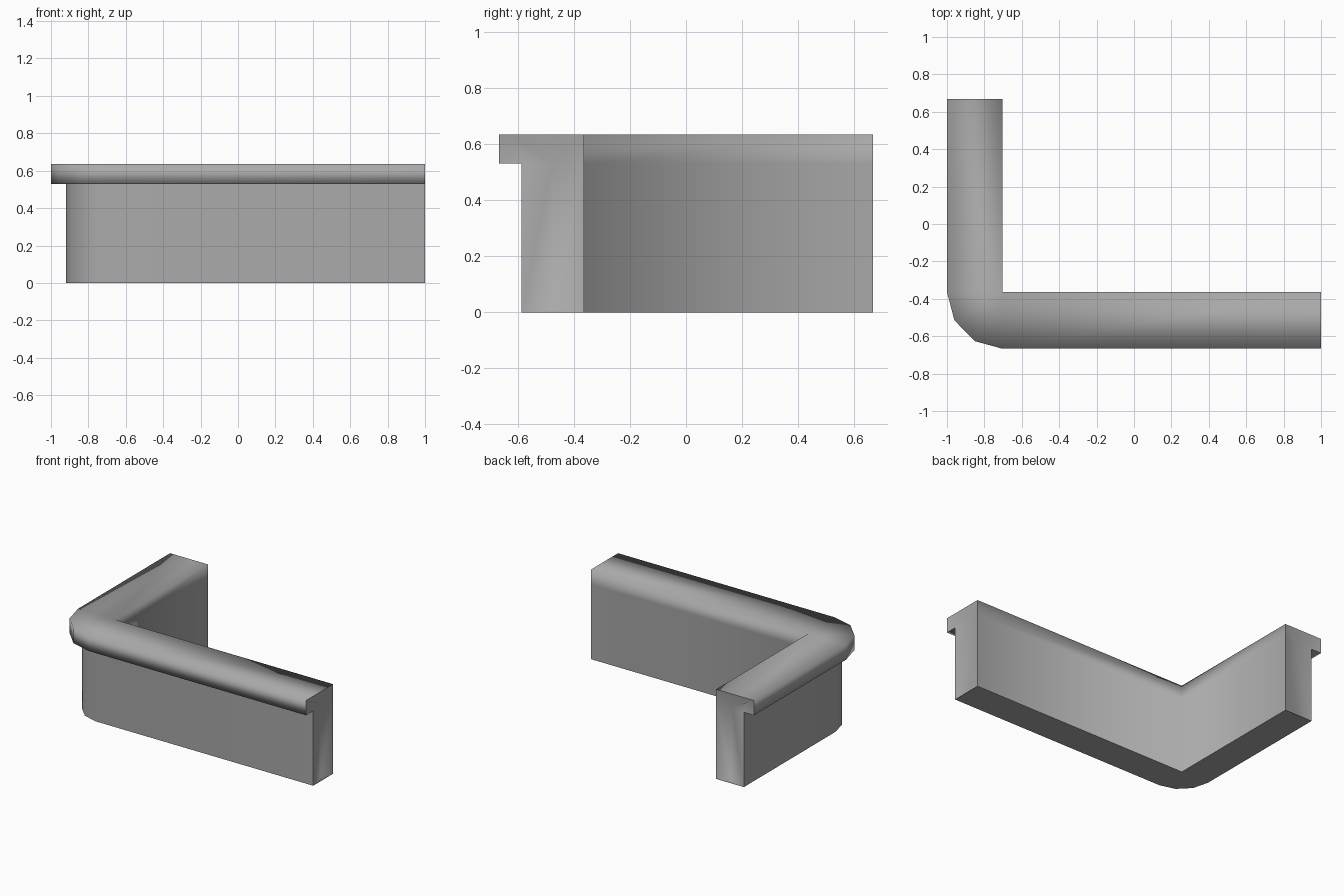
import bpy, bmesh
from math import cos, sin, radians

cube = bpy.data.objects.get("Cube")
if cube:
    bpy.data.objects.remove(cube)

# One neutral grey for the whole counter
grey = bpy.data.materials.new("neutral grey")
grey.use_nodes = True
colour = (0.4, 0.4, 0.4, 1)
grey.diffuse_color = colour
grey.node_tree.nodes["Principled BSDF"].inputs["Base Color"].default_value = colour

CX, CY = -0.703, -0.363      # inner corner of the L
END_X, END_Y = 1.0, 0.667    # arm ends
WALL, LEDGE = 0.22, 0.3      # distances out from the inner face
UNDER, TOP = 0.53, 0.635     # ledge heights

# Cross-section: (distance outwards, height)
profile = [(0, 0), (WALL, 0), (WALL, UNDER), (LEDGE, UNDER),
           (LEDGE, TOP), (0, TOP), (0, UNDER)]
# Stations: base point and outward angle in degrees, swept round the corner
stations = [(CX, END_Y, 0), (CX, CY, 0), (CX, CY, 30),
            (CX, CY, 60), (CX, CY, 90), (END_X, CY, 90)]

bm = bmesh.new()


def place(station, d, z, inset=0):
    x, y, a = station
    a = radians(a)
    return bm.verts.new((x - d * cos(a) * 0.99 - inset * sin(a),
                         y - d * sin(a) * 1.013 - inset * cos(a), z))


rings = [[place(s, d, z) for d, z in profile] for s in stations]
n = len(profile)
for a, b in zip(rings, rings[1:]):
    for i in range(n):
        j = (i + 1) % n
        # the inner face meets at one line in the corner
        if a is not rings[0] and b is not rings[-1] and profile[i][0] == profile[j][0] == 0:
            continue
        bm.faces.new((a[i], a[j], b[j], b[i]))

# End caps with a shallow crease down the middle
for ring, s in ((rings[0], stations[0]), (rings[-1], stations[-1])):
    low = place(s, WALL / 2, 0.01, 0.02)
    mid = place(s, WALL / 2, UNDER, 0.02)
    out = place(s, WALL, 0.585, 0.02)
    p = ring
    for f in ((p[0], p[1], low), (p[1], p[2], mid, low), (p[2], p[3], out, mid),
              (p[3], p[4], out), (p[4], p[5], mid, out), (p[5], p[6], mid),
              (p[6], p[0], low, mid)):
        bm.faces.new(f)

bmesh.ops.remove_doubles(bm, verts=bm.verts, dist=0.0005)
bmesh.ops.dissolve_degenerate(bm, edges=bm.edges, dist=0.0005)
bmesh.ops.recalc_face_normals(bm, faces=bm.faces)


def at_end(v):
    return abs(v.co.x - END_X) < 0.001 or abs(v.co.y - END_Y) < 0.001


# Smooth shading, with hard edges at the base, the arm ends and under the ledge
for f in bm.faces:
    f.smooth = True
for e in bm.edges:
    base = all(v.co.z < 0.001 for v in e.verts)
    ends = all(at_end(v) for v in e.verts)
    under = (all(abs(v.co.z - UNDER) < 0.001 for v in e.verts)
             and e.calc_face_angle(0) > 1 and any(f.normal.z < -0.9 for f in e.link_faces)
             and e.calc_face_angle_signed(0) < 0)
    e.smooth = not (base or ends or under)

mesh = bpy.data.meshes.new("corner_counter")
bm.to_mesh(mesh)
bm.free()
mesh.materials.append(grey)
bpy.context.scene.collection.objects.link(bpy.data.objects.new("corner_counter", mesh))
